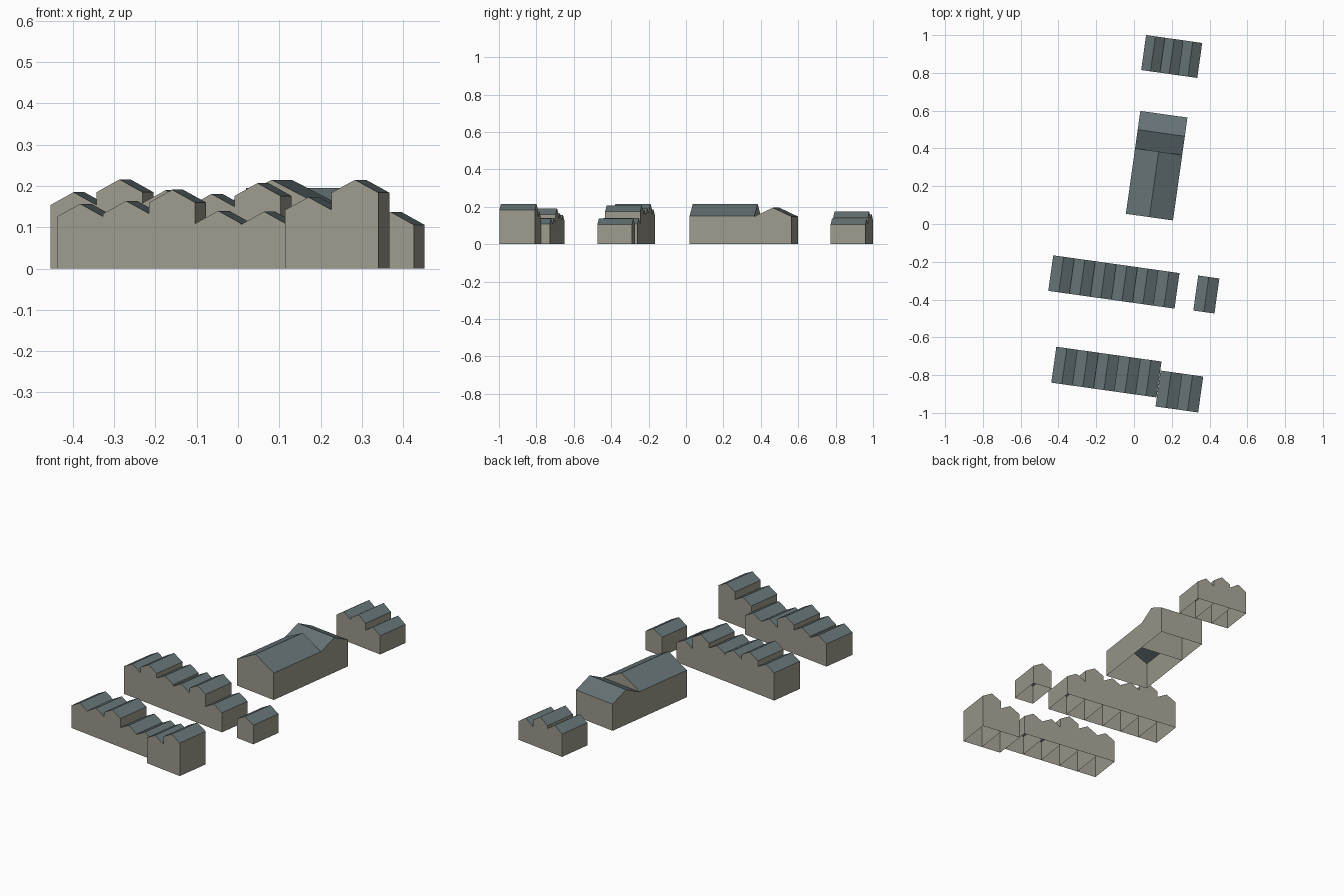
import bpy, bmesh, math
from mathutils import Vector, Matrix

cube = bpy.data.objects.get("Cube")
if cube:
    bpy.data.objects.remove(cube, do_unlink=True)


def make_material(name, rgb):
    mat = bpy.data.materials.new(name)
    mat.use_nodes = True
    color = (*rgb, 1.0)
    mat.diffuse_color = color
    mat.node_tree.nodes["Principled BSDF"].inputs["Base Color"].default_value = color
    return mat


WALL = make_material("wall_stone", (0.34, 0.33, 0.27))
ROOF = make_material("roof_slate", (0.13, 0.17, 0.18))
ANGLE = math.radians(-8)      # street direction
U = Vector((math.cos(ANGLE), math.sin(ANGLE)))
V = Vector((-U.y, U.x))


def gable_house(name, corner, width, depth, eave, ridge, angle=ANGLE):
    """Open-bottomed house; the ridge runs along its depth."""
    bm = bmesh.new()
    profile = [(0, 0), (width, 0), (width, eave), (width / 2, ridge), (0, eave)]
    front = [bm.verts.new((x, 0, z)) for x, z in profile]
    back = [bm.verts.new((x, depth, z)) for x, z in profile]
    bm.faces.new(front)
    bm.faces.new(back[::-1])
    for i in range(1, 5):
        j = (i + 1) % 5
        face = bm.faces.new((front[i], back[i], back[j], front[j]))
        face.material_index = 1 if i in (2, 3) else 0
    bm.transform(Matrix.Rotation(angle, 4, 'Z'))
    mesh = bpy.data.meshes.new(name)
    bm.to_mesh(mesh)
    bm.free()
    mesh.materials.append(WALL)
    mesh.materials.append(ROOF)
    obj = bpy.data.objects.new(name, mesh)
    obj.location = (corner[0], corner[1], 0)
    bpy.context.collection.objects.link(obj)
    return obj


def terrace(name, corner, width, depth, ridges, rise=0.031):
    """Row of joined houses, one per ridge height."""
    for i, ridge in enumerate(ridges):
        spot = Vector(corner) + U * width * i
        gable_house(f"{name}_house_{i + 1}", spot, width, depth, ridge - rise, ridge)


# Terraced rows and the detached house
terrace("front_row", (-0.438, -0.84), 0.1125, 0.192, (0.157, 0.164, 0.191, 0.14, 0.138))
terrace("front_corner", (0.114, -0.966), 0.114, 0.192, (0.173, 0.215))
terrace("middle_row", (-0.454, -0.354), 0.1125, 0.19, (0.185, 0.216, 0.19, 0.181, 0.207, 0.14))
terrace("detached", (0.314, -0.458), 0.113, 0.187, (0.137,))
terrace("back_row", (0.038, 0.815), 0.1, 0.187, (0.16, 0.175, 0.137), 0.033)

# Large hall with a cross-gabled rear wing
hall = Vector((-0.043, 0.054))
gable_house("hall", hall, 0.252, 0.35, 0.15, 0.215)
gable_house("hall_rear_wing", hall + V * 0.35 + U * 0.252, 0.2, 0.252, 0.148, 0.195,
            ANGLE + math.pi / 2)
